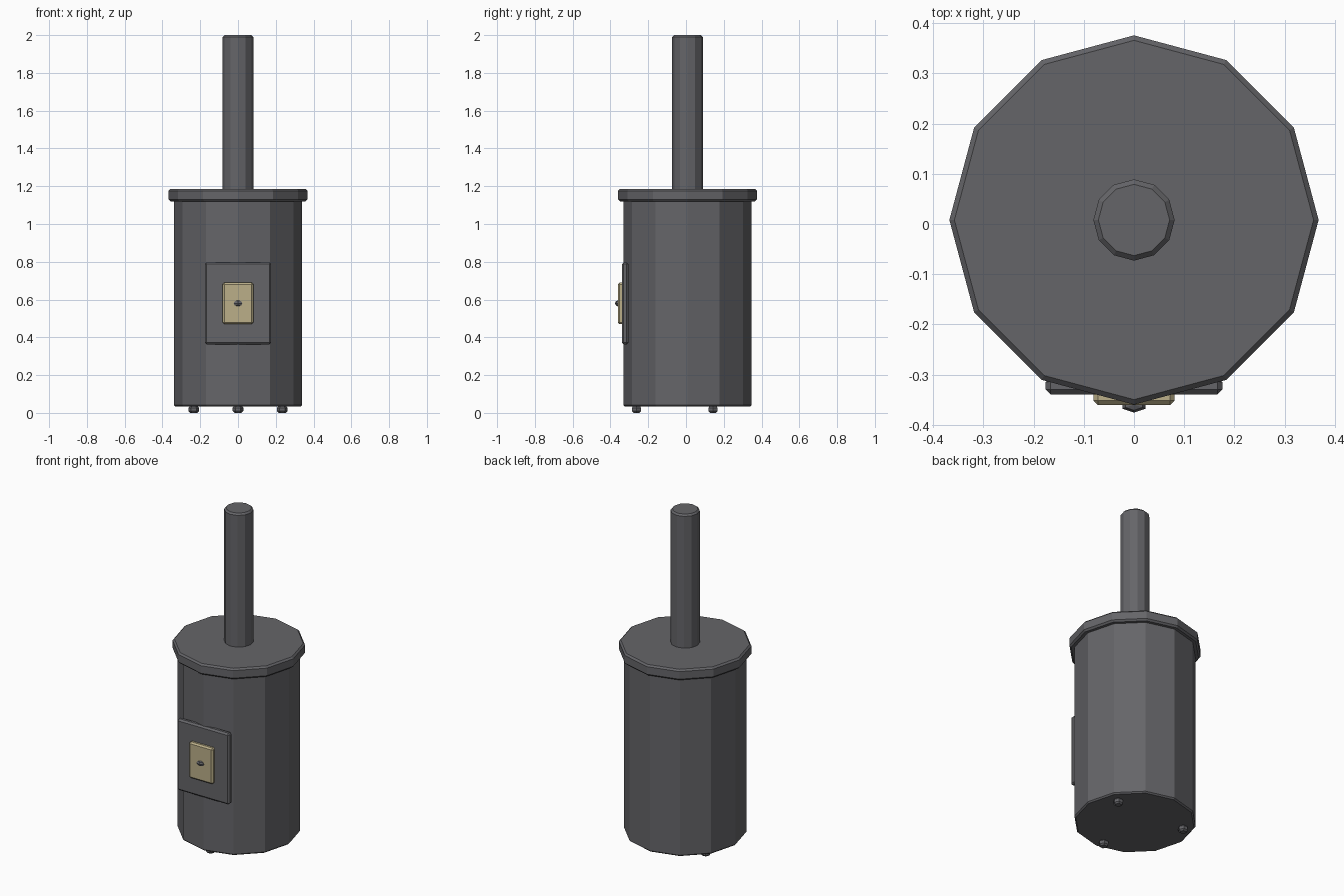
import bpy, bmesh, math

if "Cube" in bpy.data.objects:
    bpy.data.objects.remove(bpy.data.objects["Cube"])

CY = 0.008  # stove axis


def material(name, rgb):
    m = bpy.data.materials.new(name)
    m.diffuse_color = (*rgb, 1)
    m.use_nodes = True
    m.node_tree.nodes["Principled BSDF"].inputs["Base Color"].default_value = m.diffuse_color
    return m


iron = material("dark_iron", (0.13, 0.13, 0.14))
pane = material("warm_pane", (0.50, 0.43, 0.25))


def finish(bm, name, mat):
    bmesh.ops.recalc_face_normals(bm, faces=bm.faces)
    me = bpy.data.meshes.new(name)
    bm.to_mesh(me)
    bm.free()
    me.materials.append(mat)
    ob = bpy.data.objects.new(name, me)
    bpy.context.collection.objects.link(ob)
    return ob


def lathe(name, x, y, profile, sides, mat=iron):
    """Stack of n-gon rings from (radius, z) pairs, capped at both ends."""
    bm = bmesh.new()
    rings = [[bm.verts.new((x + r * math.cos(2 * math.pi * i / sides),
                            y + r * math.sin(2 * math.pi * i / sides), z))
              for i in range(sides)] for r, z in profile]
    for a, b in zip(rings, rings[1:]):
        for i in range(sides):
            j = (i + 1) % sides
            bm.faces.new((a[i], a[j], b[j], b[i]))
    bm.faces.new(rings[0])
    bm.faces.new(rings[-1])
    return finish(bm, name, mat)


def box(name, lo, hi, bevel, mat):
    bm = bmesh.new()
    bmesh.ops.create_cube(bm, size=1)
    for v in bm.verts:
        v.co = [(l + h) / 2 + c * (h - l) for l, h, c in zip(lo, hi, v.co)]
    bmesh.ops.bevel(bm, geom=bm.edges[:], offset=bevel, segments=1,
                    affect='EDGES', profile=0.5)
    return finish(bm, name, mat)


# Barrel body, overhanging lid and chimney pipe
lathe("body", 0, CY, [(0.332, 0.034), (0.34, 0.042), (0.34, 1.13)], 12)
lathe("lid", 0, CY, [(0.358, 1.12), (0.368, 1.13), (0.368, 1.176), (0.358, 1.186)], 12)
lathe("chimney", 0, CY, [(0.081, 1.17), (0.081, 1.99), (0.071, 2.0)], 12)

# Three small feet on a circle
for k, deg in enumerate((30, 150, 270)):
    a = math.radians(deg)
    lathe(f"foot_{k + 1}", 0.27 * math.cos(a), CY + 0.27 * math.sin(a),
          [(0.019, 0.0), (0.028, 0.009), (0.028, 0.027), (0.019, 0.037)], 6)

# Door plate and glowing pane on the front
box("door", (-0.176, -0.34, 0.362), (0.176, -0.305, 0.797), 0.01, iron)
box("door_pane", (-0.081, -0.361, 0.47), (0.081, -0.33, 0.69), 0.009, pane)

# Faceted oval knob
bm = bmesh.new()
bmesh.ops.create_uvsphere(bm, u_segments=6, v_segments=4, radius=1)
for v in bm.verts:
    v.co = (v.co.x * 0.027, -0.36 + v.co.y * 0.016, 0.58 + v.co.z * 0.016)
finish(bm, "door_knob", iron)
